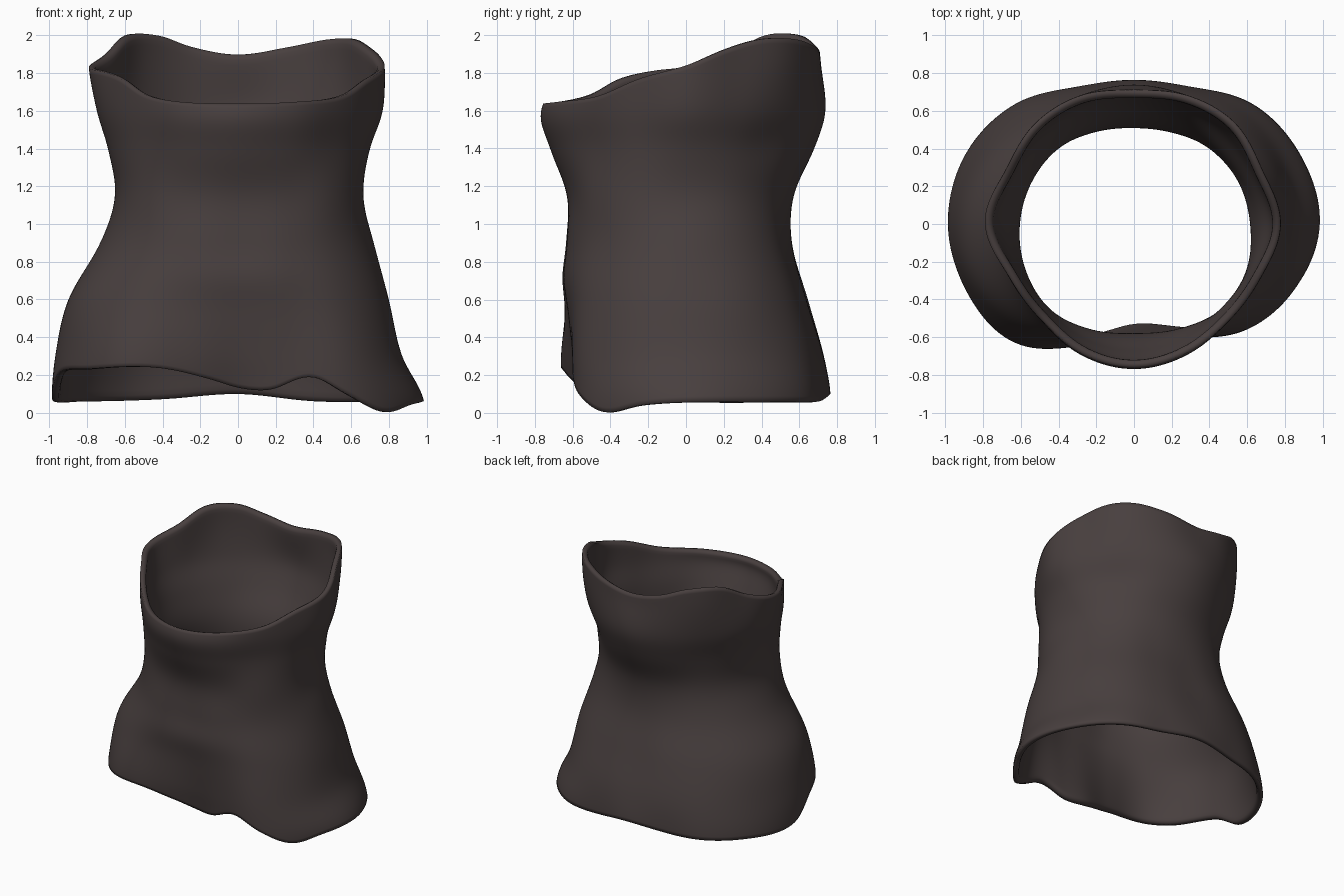
import bpy, bmesh, math
from mathutils import Vector

cube = bpy.data.objects.get("Cube")
if cube:
    bpy.data.objects.remove(cube, do_unlink=True)

SIDES, RINGS = 96, 32

# Cross-sections: height -> sixteen radii, from the left side via the back
SECTIONS = [
    (0.05, (.99, .96, .90, .79, .77, .79, .90, .97,
            .99, .97, .89, .67, .56, .63, .81, .92)),
    (0.30, (.87, .86, .83, .76, .73, .77, .86, .93,
            .97, .95, .89, .70, .60, .65, .80, .86)),
    (0.60, (.80, .79, .74, .67, .64, .69, .77, .85,
            .90, .89, .81, .69, .63, .67, .76, .80)),
    (0.90, (.72, .69, .64, .58, .56, .59, .65, .70,
            .73, .73, .71, .67, .63, .66, .70, .72)),
    (1.15, (.66, .64, .61, .58, .57, .58, .61, .63,
            .65, .67, .68, .65, .63, .65, .69, .69)),
    (1.40, (.70, .68, .66, .67, .68, .67, .66, .67,
            .69, .69, .69, .71, .72, .71, .69, .70)),
    (1.60, (.77, .73, .72, .73, .74, .73, .72, .73,
            .75, .72, .71, .75, .77, .75, .72, .73)),
    (1.90, (.78, .74, .76, .74, .71, .74, .75, .74,
            .80, .72, .70, .65, .62, .65, .71, .73)),
]

# Edge heights as (angle in degrees, height)
HEM = [(0, .06), (30, .06), (60, .06), (90, .1), (120, .07), (150, .06),
       (178, .07), (192, .21), (212, .23), (235, .24), (255, .18), (270, .13),
       (287, .12), (303, .19), (315, .1), (331, 0), (345, .04)]
RIM = [(0, 1.84), (15, 1.92), (32, 1.98), (50, 1.98), (68, 1.94), (90, 1.9),
       (110, 1.94), (125, 2.0), (145, 2.0), (163, 1.89), (180, 1.83),
       (195, 1.81), (210, 1.77), (225, 1.69), (245, 1.65), (270, 1.64),
       (295, 1.65), (320, 1.68), (340, 1.77)]


def hermite(p0, p1, p2, p3, x):
    """Smooth curve through uneven (position, value) points, between p1 and p2."""
    span = p2[0] - p1[0]
    m1 = (p2[1] - p0[1]) / (p2[0] - p0[0]) * span
    m2 = (p3[1] - p1[1]) / (p3[0] - p1[0]) * span
    t = (x - p1[0]) / span
    a, b = p1[1], p2[1]
    return a + t * (m1 + t * (3 * (b - a) - 2 * m1 - m2 + t * (2 * (a - b) + m1 + m2)))


def along(points, x):
    """Open curve, extended flat at both ends."""
    pts = [(points[0][0] - 1, points[0][1])] + points + [(points[-1][0] + 1, points[-1][1])]
    x = min(max(x, pts[1][0]), pts[-2][0])
    for i in range(1, len(pts) - 2):
        if x <= pts[i + 1][0]:
            return hermite(*pts[i - 1:i + 3], x)


def around(points, angle):
    """Closed curve over the angle."""
    before = [(a - 360, v) for a, v in points]
    after = [(a + 360, v) for a, v in points]
    return along(before[-2:] + points + after[:3], angle)


def bump(angle, z, at_angle, at_z, wide, tall):
    """Soft swelling in the cloth."""
    turn = (angle - at_angle + 180) % 360 - 180
    return math.exp(-(turn / wide) ** 2 - ((z - at_z) / tall) ** 2)


def radius(angle, profile, z):
    r = along(profile, z)
    r += .02 * bump(angle, z, 270, .72, 35, .12)
    r -= .02 * bump(angle, z, 35, 1.42, 18, .12)
    return r


# Cloth tube lofted between the hem and the rim
bm = bmesh.new()
columns = []
for i in range(SIDES):
    angle = 360 * i / SIDES
    direction = Vector((math.cos(math.radians(angle)), math.sin(math.radians(angle)), 0))
    profile = [(z, around([(22.5 * k, r) for k, r in enumerate(radii)], angle))
               for z, radii in SECTIONS]
    low, high = around(HEM, angle), around(RIM, angle)
    column = []
    for j in range(RINGS + 1):
        z = low + (high - low) * j / RINGS
        column.append(bm.verts.new(direction * radius(angle, profile, z) + Vector((0, 0, z))))
    columns.append(column)
for i, column in enumerate(columns):
    beside = columns[(i + 1) % SIDES]
    for j in range(RINGS):
        bm.faces.new((column[j], beside[j], beside[j + 1], column[j + 1]))

mesh = bpy.data.meshes.new("neck_warmer")
bm.to_mesh(mesh)
bm.free()
warmer = bpy.data.objects.new("neck_warmer", mesh)
bpy.context.collection.objects.link(warmer)

# Dark brown cloth
cloth = bpy.data.materials.new("dark_brown_cloth")
cloth.use_nodes = True
colour = (.065, .05, .049, 1)
cloth.diffuse_color = colour
shader = cloth.node_tree.nodes["Principled BSDF"]
shader.inputs["Base Color"].default_value = colour
shader.inputs["Roughness"].default_value = .9
mesh.materials.append(cloth)

# Thickness with a rounded edge
thick = warmer.modifiers.new("thickness", 'SOLIDIFY')
thick.thickness = .045
thick.offset = -1
thick.edge_crease_outer = .5
soft = warmer.modifiers.new("soft_edges", 'SUBSURF')
soft.levels = soft.render_levels = 1
mesh.shade_smooth()
